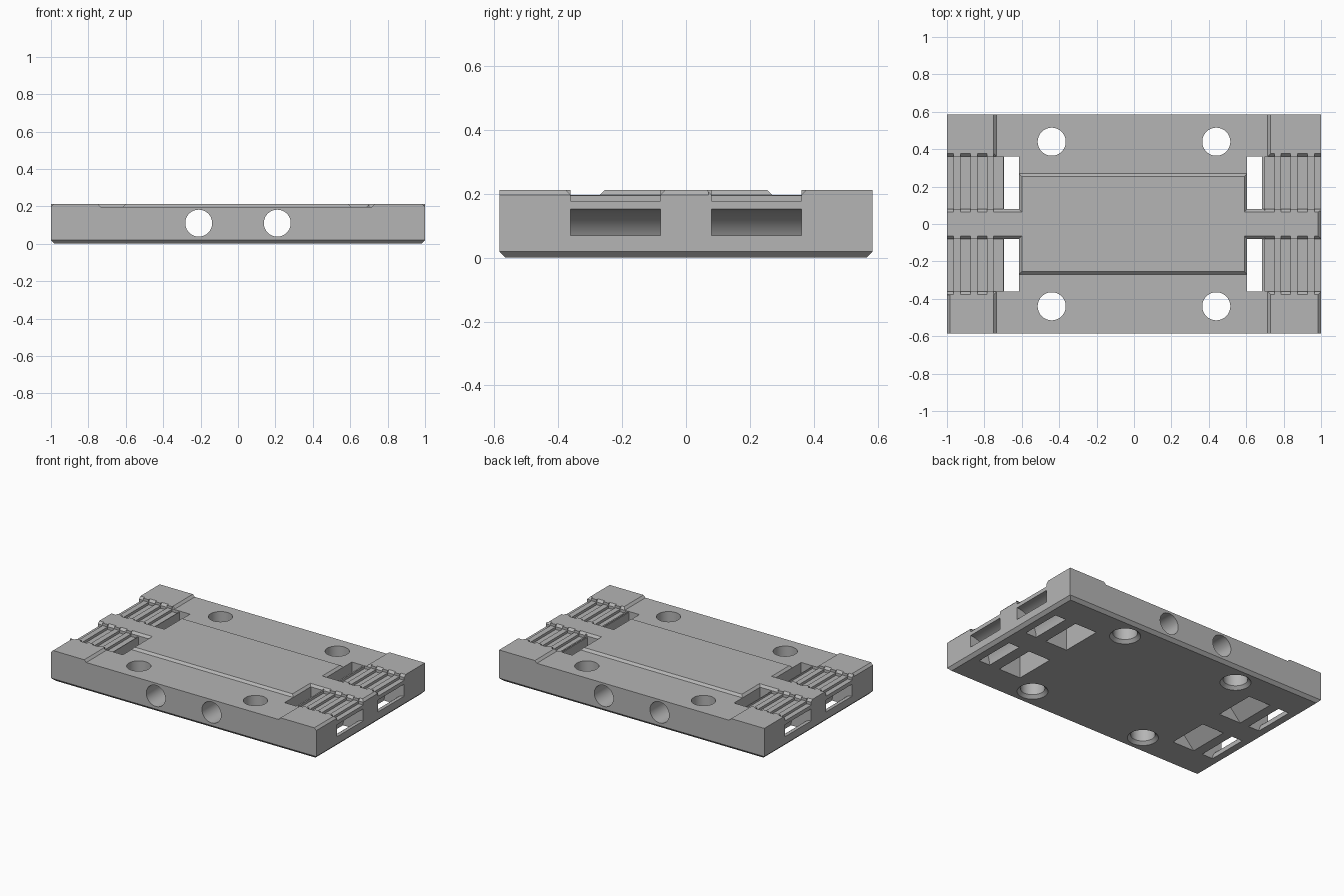
import bpy, bmesh, math

cube = bpy.data.objects.get("Cube")
if cube:
    bpy.data.objects.remove(cube, do_unlink=True)

TOP, LOW, GROOVE = 0.212, 0.197, 0.178

grey = bpy.data.materials.new("plain_grey")
grey.use_nodes = True
grey.diffuse_color = (0.46, 0.46, 0.46, 1)
grey.node_tree.nodes["Principled BSDF"].inputs["Base Color"].default_value = (0.46, 0.46, 0.46, 1)


def loft(name, rings):
    """Closed solid through rings that have the same point count."""
    bm = bmesh.new()
    loops = [[bm.verts.new(p) for p in ring] for ring in rings]
    bm.faces.new(loops[0])
    bm.faces.new(loops[-1])
    n = len(loops[0])
    for a, b in zip(loops, loops[1:]):
        for i in range(n):
            j = (i + 1) % n
            bm.faces.new((a[i], a[j], b[j], b[i]))
    bmesh.ops.recalc_face_normals(bm, faces=bm.faces)
    mesh = bpy.data.meshes.new(name)
    bm.to_mesh(mesh)
    bm.free()
    ob = bpy.data.objects.new(name, mesh)
    bpy.context.scene.collection.objects.link(ob)
    return ob


def rect(x0, x1, y0, y1, z):
    return [(x0, y0, z), (x1, y0, z), (x1, y1, z), (x0, y1, z)]


cutters = []


def cut(rings):
    ob = loft("cutter", rings)
    ob.hide_render = True
    cutters.append(ob)


def pit(x0, x1, y0, y1, z, fx=0, fy=0):
    """Pocket whose sides flare at 45 degrees above the LOW level."""
    x0, x1 = sorted((x0, x1))
    y0, y1 = sorted((y0, y1))
    h = 0.035
    rings = [rect(x0, x1, y0, y1, z)]
    if z < LOW:
        rings.append(rect(x0, x1, y0, y1, LOW))
    rings.append(rect(x0 - fx * h, x1 + fx * h, y0 - fy * h, y1 + fy * h, LOW + h))
    cut(rings)


def prism_y(points, y0, y1):
    cut([[(x, y, z) for x, z in points] for y in (y0, y1)])


def circle(r, n=48):
    return [(r * math.cos(math.tau * i / n), r * math.sin(math.tau * i / n)) for i in range(n)]


# Plate with a chamfered underside
plate = loft("mounting_plate", [
    rect(-0.98, 0.98, -0.565, 0.565, 0),
    rect(-1, 1, -0.585, 0.585, 0.02),
    rect(-1, 1, -0.585, 0.585, TOP)])
plate.data.materials.append(grey)

# Lowered areas on either side of the raised middle strip
for s in (-1, 1):
    pit(-0.735, 0.715, s * 0.27, s * 0.8, LOW, 1, 1)

# Belt clamps: toothed pockets, slots and curved channels
for sx in (-1, 1):
    shift = -0.01 if sx < 0 else 0
    for sy in (-1, 1):
        y0, y1 = sy * 0.08, sy * 0.362
        pit(sx * 0.605 + shift, sx * 1.1, y0, y1, 0.195)
        pit(sx * 0.605 + shift, sx * 0.69 + shift, y0, y1, 0.19, 1, 1)
        for a, b in ((0.7, 0.75), (0.787, 0.837), (0.875, 0.927), (0.965, 1.1)):
            pit(sx * a, sx * b, y0, y1, GROOVE, 0, 1)
        slot = [(0.605, -0.1), (0.605, 0.25), (0.685, 0.25), (0.685, 0.09), (0.77, 0), (0.77, -0.1)]
        prism_y([(sx * x + shift, z) for x, z in slot], y0, y1)
        arc = [math.radians(70 + 10 * i) for i in range(14)]
        path = [(0.152, t) for t in arc] + [(0.07, t) for t in reversed(arc)]
        prism_y([(sx * (1 + r * math.cos(t)), r * math.sin(t)) for r, t in path], y0, y1)

# Small chamfers on the end edges
for sx, y_end in ((-1, -0.38), (1, 0.07)):
    prism_y([(sx * x, z) for x, z in ((0.975, 0.222), (1.025, 0.172), (1.025, 0.222))], -0.7, y_end)

# Vertical bolt holes, countersunk below
for x in (-0.44, 0.44):
    for y in (-0.44, 0.44):
        cut([[(x + a, y + b, z) for a, b in circle(r)]
             for r, z in ((0.105, -0.01), (0.075, 0.02), (0.075, 0.3))])

# Cross holes from front to back
for x in (-0.21, 0.21):
    cut([[(x + a, y, 0.11 + b) for a, b in circle(0.072)] for y in (-0.7, 0.7)])

# Cut everything out of the plate
for c in cutters:
    mod = plate.modifiers.new("cut", "BOOLEAN")
    mod.operation = "DIFFERENCE"
    mod.solver = "EXACT"
    mod.object = c
bpy.context.view_layer.update()
graph = bpy.context.evaluated_depsgraph_get()
result = bpy.data.meshes.new_from_object(plate.evaluated_get(graph))
plate.modifiers.clear()
plate.data = result
for c in cutters:
    bpy.data.objects.remove(c, do_unlink=True)
result.materials.clear()
result.materials.append(grey)
for p in result.polygons:
    p.material_index = 0

bpy.ops.object.select_all(action="DESELECT")
plate.select_set(True)
bpy.context.view_layer.objects.active = plate
bpy.ops.object.shade_smooth_by_angle(angle=math.radians(25))
